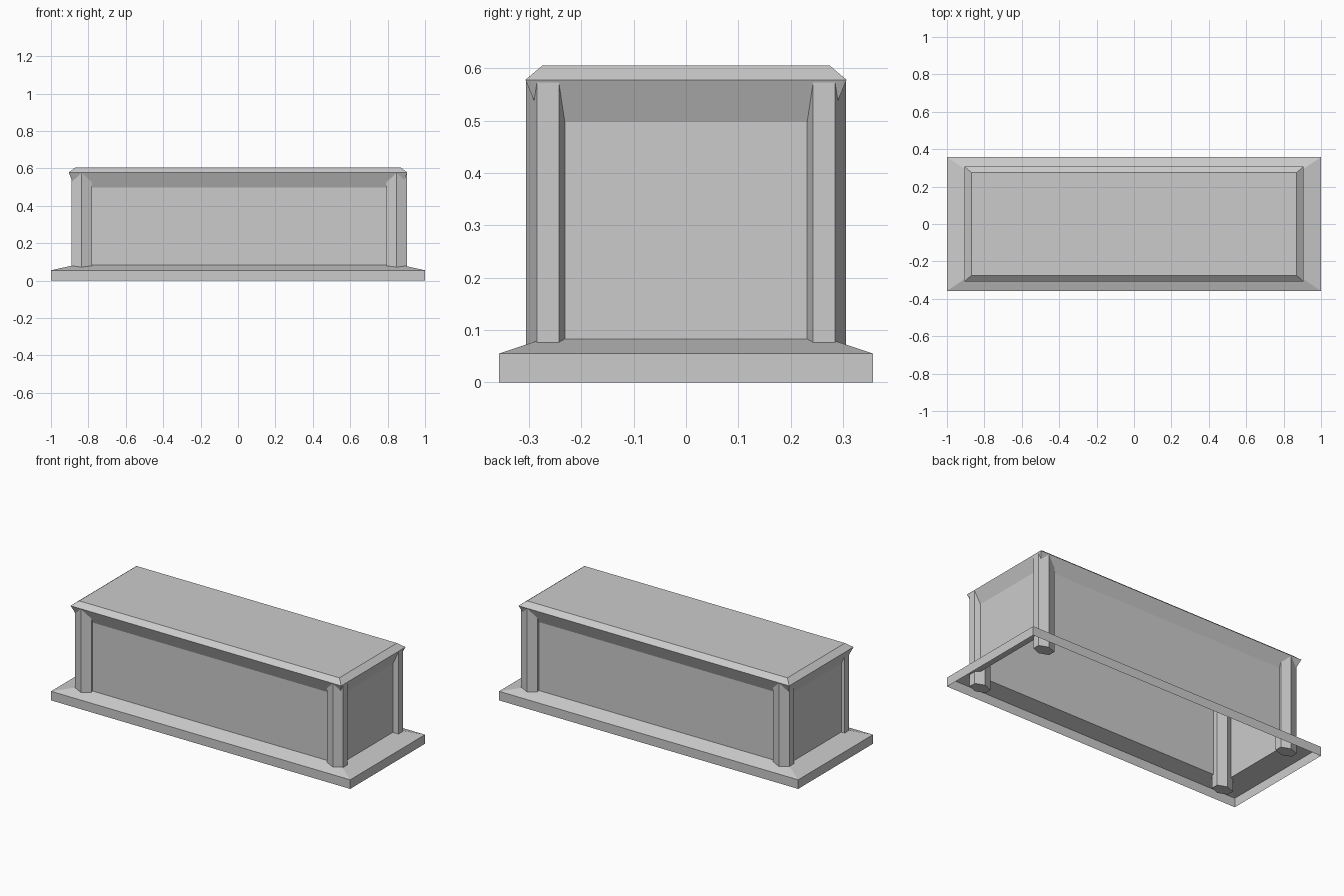
import bpy, bmesh
from math import cos, sin, radians

if "Cube" in bpy.data.objects:
    bpy.data.objects.remove(bpy.data.objects["Cube"])


def finish(name, bm):
    bmesh.ops.recalc_face_normals(bm, faces=bm.faces)
    mesh = bpy.data.meshes.new(name)
    bm.to_mesh(mesh)
    bm.free()
    obj = bpy.data.objects.new(name, mesh)
    bpy.context.collection.objects.link(obj)
    return obj


def loft(name, rings, cap_top=False, cap_bottom=False):
    """Skin a stack of equal-length point rings, listed bottom to top."""
    bm = bmesh.new()
    loops = [[bm.verts.new(p) for p in ring] for ring in rings]
    for low, high in zip(loops, loops[1:]):
        n = len(low)
        for i in range(n):
            j = (i + 1) % n
            bm.faces.new((low[i], low[j], high[j], high[i]))
    if cap_top:
        bm.faces.new(loops[-1])
    if cap_bottom:
        bm.faces.new(loops[0][::-1])
    return finish(name, bm)


def rect(hx, hy, z):
    return [(-hx, -hy, z), (hx, -hy, z), (hx, hy, z), (-hx, hy, z)]


def hexagon(cx, cy, z, rx=0.0635, ry=0.042):
    return [(cx + rx * cos(radians(a)), cy + ry * sin(radians(a)), z)
            for a in range(30, 390, 60)]


wall_low = rect(0.873, 0.273, 0.083)
wall_high = rect(0.873, 0.273, 0.497)

# Plinth: upright edge and shallow slope, hollow and open underneath
loft("plinth", [rect(1.0, 0.357, 0), rect(1.0, 0.357, 0.055), wall_low])

# Recessed side panels
loft("side_panels", [wall_low, wall_high])

# Lid: flared underside, bevelled rim and flat top
loft("lid", [wall_high, rect(0.905, 0.307, 0.578), rect(0.87, 0.275, 0.605)],
     cap_top=True)

# Six-sided corner posts
for side, cx in (("left", -0.836), ("right", 0.848)):
    for end, cy in (("front", -0.264), ("back", 0.264)):
        loft(f"{end}_{side}_post",
             [hexagon(cx, cy, 0.005), hexagon(cx, cy, 0.578)],
             cap_top=True, cap_bottom=True)
